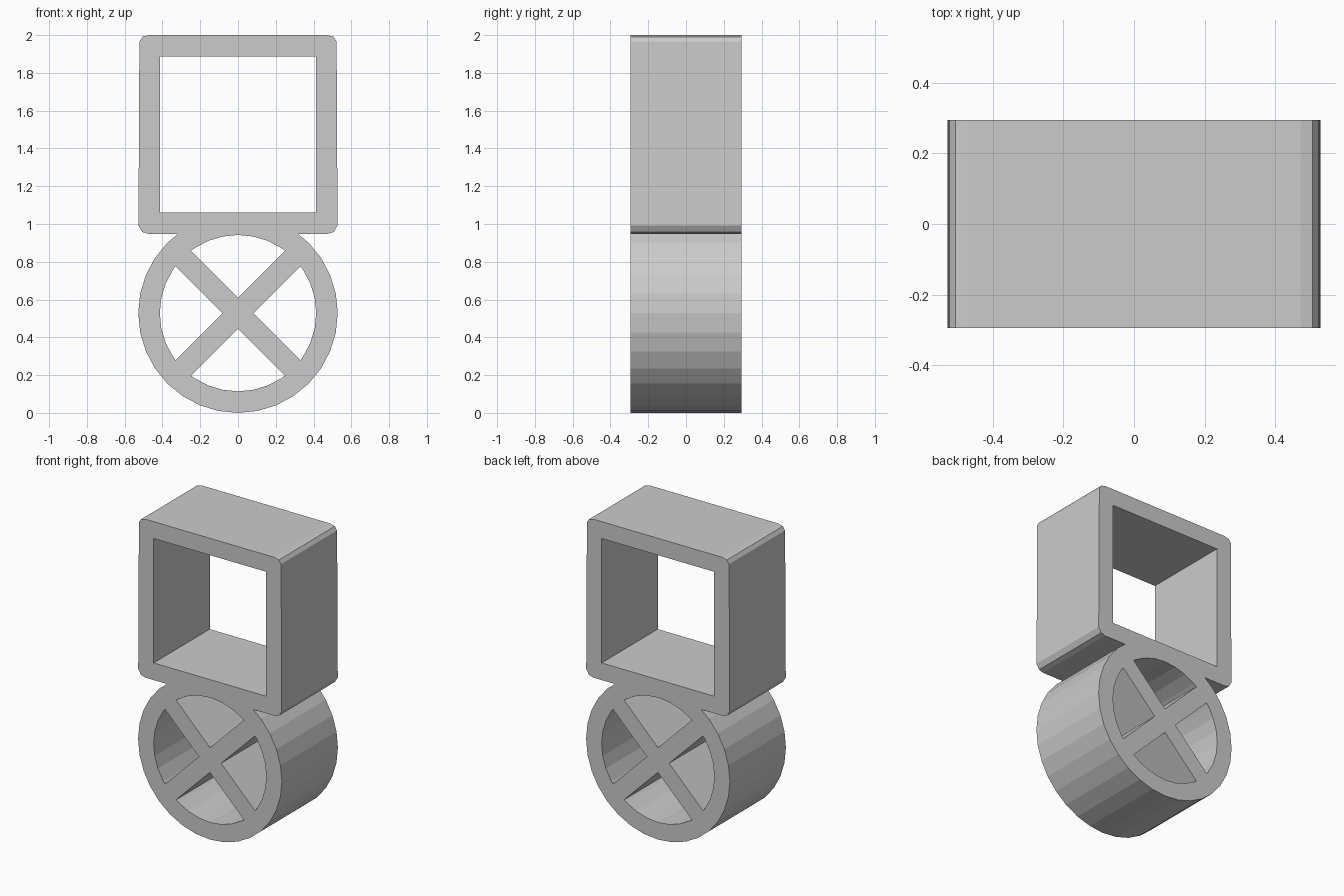
import bpy
from math import sin, cos, pi, radians, asin, sqrt

cube = bpy.data.objects.get("Cube")
if cube:
    bpy.data.objects.remove(cube, do_unlink=True)

HALF_DEPTH = 0.294
HUB = 0.528          # wheel centre height, also its outer radius
RIM = 0.414          # inner radius of the wheel rim
SPOKE = 0.058        # half width of a spoke
SILL = 0.948         # underside of the square frame
STEP = 2 * pi / 32   # the wheel is a 32-sided cylinder

grey = bpy.data.materials.new("plain_grey")
grey.use_nodes = True
grey.diffuse_color = (0.6, 0.6, 0.6, 1)
grey.node_tree.nodes["Principled BSDF"].inputs["Base Color"].default_value = (0.6, 0.6, 0.6, 1)


def wheel_point(radius, angle):
    """Point on the wheel, with the angle measured from straight up."""
    return radius * sin(angle), HUB + radius * cos(angle)


# Right half of the outline: wheel from the bottom up, neck, then square frame
half = [wheel_point(HUB, pi - i * STEP) for i in range(13)]
above = wheel_point(HUB, 3 * STEP)
below = half[-1]
t = (SILL - below[1]) / (above[1] - below[1])
half.append((below[0] + t * (above[0] - below[0]), SILL))
half += [(0.475, SILL), (0.507, 0.958), (0.527, 0.992),
         (0.522, 1.967), (0.506, 1.991), (0.472, 2.0)]
outline = half + [(-x, z) for x, z in reversed(half[1:])]

# Square opening
window = [(-0.413, 1.062), (0.413, 1.062), (0.413, 1.888), (-0.413, 1.888)]

# Four openings between the crossed spokes
reach = pi / 4 - asin(SPOKE / RIM)
angles = [-reach] + [i * STEP for i in range(-3, 4)] + [reach]
openings = []
for quarter in range(4):
    turn = radians(90 * quarter)
    openings.append([wheel_point(SPOKE * sqrt(2), turn)]
                    + [wheel_point(RIM, turn + a) for a in angles])

# Extrude the filled profile with its holes
curve = bpy.data.curves.new("frame_on_wheel", "CURVE")
curve.dimensions = "2D"
curve.fill_mode = "BOTH"
curve.extrude = HALF_DEPTH
for loop in [outline, window] + openings:
    spline = curve.splines.new("POLY")
    spline.points.add(len(loop) - 1)
    for point, (x, z) in zip(spline.points, loop):
        point.co = (x, z, 0, 1)
    spline.use_cyclic_u = True
curve.materials.append(grey)

body = bpy.data.objects.new("frame_on_wheel", curve)
body.rotation_euler.x = radians(90)
bpy.context.collection.objects.link(body)

# Turn the profile into a flat-shaded mesh
bpy.ops.object.select_all(action="DESELECT")
body.select_set(True)
bpy.context.view_layer.objects.active = body
bpy.ops.object.convert(target="MESH")
bpy.ops.object.shade_flat()
